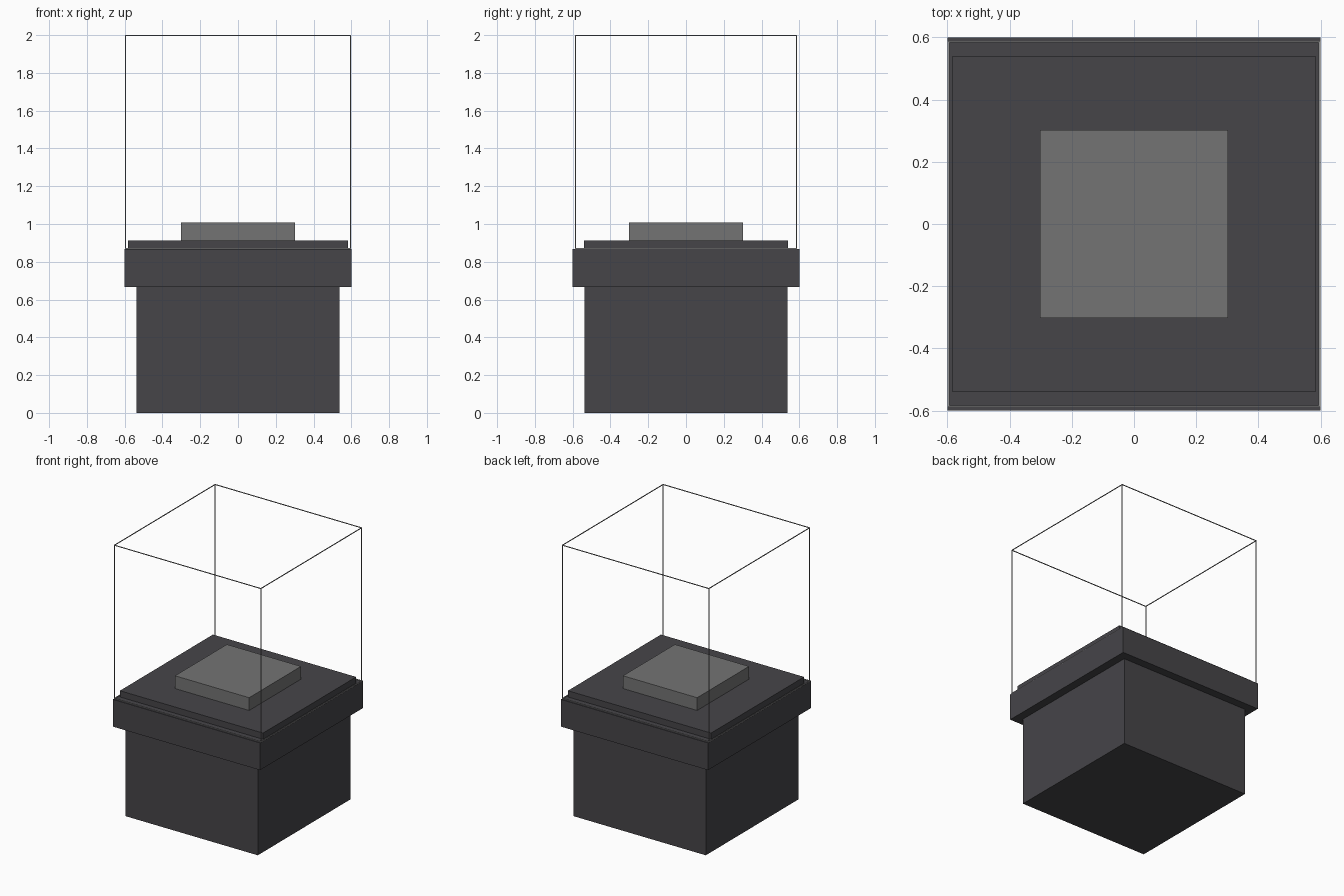
import bpy

if "Cube" in bpy.data.objects:
    bpy.data.objects.remove(bpy.data.objects["Cube"])


def material(name, rgb):
    m = bpy.data.materials.new(name)
    m.diffuse_color = (*rgb, 1.0)
    m.use_nodes = True
    m.node_tree.nodes["Principled BSDF"].inputs["Base Color"].default_value = m.diffuse_color
    return m


charcoal = material("charcoal", (0.061, 0.059, 0.066))
grey = material("mid grey", (0.175, 0.175, 0.175))
pale = material("pale edge grey", (0.3, 0.3, 0.3))


def box(name, x, y, z, mat):
    """Box from (min, max) pairs on each axis."""
    verts = [(a, b, c) for a in x for b in y for c in z]
    faces = [(0, 1, 3, 2), (4, 6, 7, 5), (0, 4, 5, 1),
             (2, 3, 7, 6), (0, 2, 6, 4), (1, 5, 7, 3)]
    me = bpy.data.meshes.new(name)
    me.from_pydata(verts, [], faces)
    me.materials.append(mat)
    ob = bpy.data.objects.new(name, me)
    bpy.context.collection.objects.link(ob)
    return ob


def block(name, hx, hy, z0, z1, mat):
    return box(name, (-hx, hx), (-hy, hy), (z0, z1), mat)


# Plinth, collar, display plate and raised stand
block("plinth", 0.538, 0.538, 0.0, 0.667, charcoal)
block("collar", 0.6, 0.6, 0.667, 0.867, charcoal)
block("display_plate", 0.583, 0.541, 0.867, 0.913, charcoal)
block("raised_stand", 0.302, 0.302, 0.913, 1.007, grey)

# Thin edges of the clear cover
HX, HY, Z0, Z1, T = 0.599, 0.588, 0.867, 2.0, 0.005
for sx in (-1, 1):
    xs = sorted((sx * HX, sx * (HX - T)))
    for sy in (-1, 1):
        ys = sorted((sy * HY, sy * (HY - T)))
        box("cover_upright", xs, ys, (Z0, Z1), pale)
for z in ((Z0, Z0 + T), (Z1 - T, Z1)):
    for s in (-1, 1):
        xs = sorted((s * HX, s * (HX - T)))
        ys = sorted((s * HY, s * (HY - T)))
        box("cover_side_rail", xs, (-HY + T, HY - T), z, pale)
        box("cover_cross_rail", (-HX + T, HX - T), ys, z, pale)
